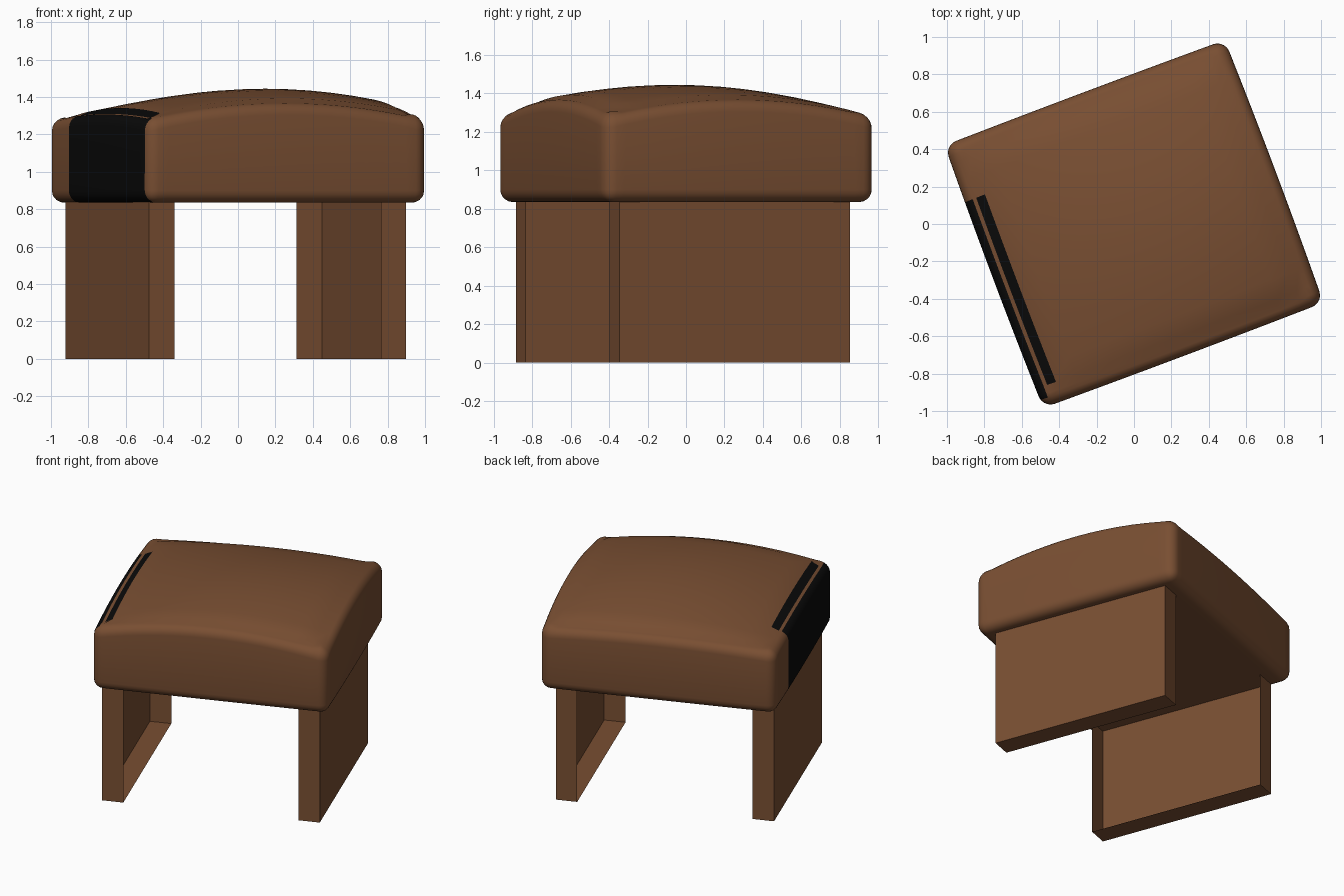
import bpy, bmesh, math
from mathutils import Matrix, Vector

if "Cube" in bpy.data.objects:
    bpy.data.objects.remove(bpy.data.objects["Cube"])

TURN = math.radians(20.6)          # the stool stands turned about z
HU, HV, BOTTOM, TOP = 0.80, 0.75, 0.835, 1.28


def material(name, rgb):
    m = bpy.data.materials.new(name)
    m.diffuse_color = (*rgb, 1)
    m.use_nodes = True
    m.node_tree.nodes["Principled BSDF"].inputs["Base Color"].default_value = m.diffuse_color
    return m


brown = material("brown leather", (0.19, 0.077, 0.032))
black = material("black panel", (0.003, 0.003, 0.003))


def box(u0, u1, v0, v1, z0, z1):
    bm = bmesh.new()
    bmesh.ops.create_cube(bm, size=1)
    for v in bm.verts:
        v.co = Vector((u0 + (v.co.x + .5) * (u1 - u0),
                       v0 + (v.co.y + .5) * (v1 - v0),
                       z0 + (v.co.z + .5) * (z1 - z0)))
    bm.normal_update()
    return bm


def finish(bm, name, mats):
    bm.transform(Matrix.Rotation(TURN, 4, 'Z'))
    me = bpy.data.meshes.new(name)
    bm.to_mesh(me)
    bm.free()
    for m in mats:
        me.materials.append(m)
    ob = bpy.data.objects.new(name, me)
    bpy.context.collection.objects.link(ob)
    return ob


# Cushion seat: sliced box with a domed top and rounded edges
bm = box(-HU, HU, -HV, HV, BOTTOM, TOP)
N = 14
for axis, half in ((Vector((1, 0, 0)), HU), (Vector((0, 1, 0)), HV)):
    for i in range(1, N):
        bmesh.ops.bisect_plane(bm, geom=bm.verts[:] + bm.edges[:] + bm.faces[:],
                               plane_co=axis * half * (2 * i / N - 1), plane_no=axis)
bm.normal_update()
rim = [e for e in bm.edges if e.calc_face_angle(0) > 1]
for v in bm.verts:
    s, t = v.co.x / HU, v.co.y / HV
    p, q = 1 - s * s, 1 - t * t
    if v.co.z > 1:
        v.co.z = TOP + (0.06 - 0.03 * t) * p + (0.06 + 0.03 * s) * q + 0.04 * p * q
    v.co.x *= 1 + 0.01 * q
    v.co.y *= 1 + 0.005 * p
bmesh.ops.bevel(bm, geom=rim, offset=0.065, offset_type='OFFSET', segments=5,
                profile=0.5, affect='EDGES', clamp_overlap=True)
bm.normal_update()
# Black area on the left side, stopping short of the back corner
for f in bm.faces:
    n = f.normal
    if n.x < -0.4 and abs(n.y) < 0.3 and f.calc_center_median().y < 0.43:
        f.material_index = 1
seat = finish(bm, "seat_cushion", [brown, black])
bpy.context.view_layer.objects.active = seat
seat.select_set(True)
bpy.ops.object.shade_smooth_by_angle(angle=math.radians(40))


# Panel legs: thin trays, open towards the middle and at the hidden top
def leg(name, u0, u1, v0, v1, inner):
    bm = box(u0, u1, v0, v1, 0, 0.85)
    gone = [f for f in bm.faces if f.normal.z > 0.9 or f.normal.x * inner > 0.9]
    bmesh.ops.delete(bm, geom=gone, context='FACES')
    finish(bm, name, [brown])


leg("left_leg", -0.755, -0.61, -0.66, 0.61, 1)
leg("right_leg", 0.575, 0.72, -0.64, 0.64, -1)
